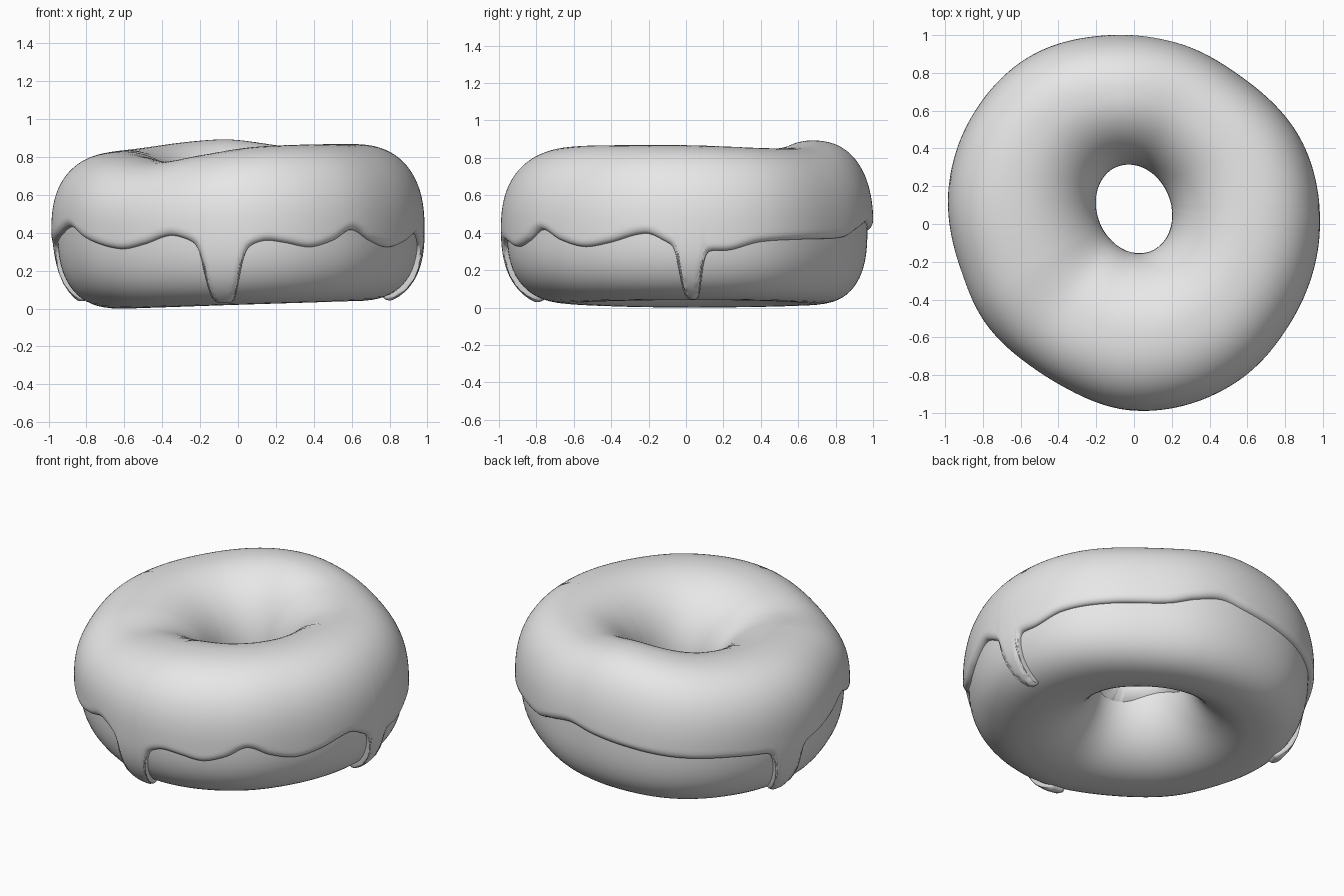
import bpy
import math
from mathutils import Vector

if "Cube" in bpy.data.objects:
    bpy.data.objects.remove(bpy.data.objects["Cube"])

T = 0.032          # icing thickness
ZC = 0.42          # height of the widest ring

# (angle in degrees, value) key points around the ring
OUTER = [(0, .985), (27, .99), (54, .965), (75, .985), (97, 1.008), (122, 1.045),
         (147, 1.03), (169, 1.0), (194, .95), (214, .945), (234, .93), (247, .94),
         (270, .988), (304, .997), (327, .98)]
TOP = [(0, .867), (40, .852), (65, .855), (97, .893), (140, .845), (180, .82),
       (205, .80), (230, .775), (252, .81), (275, .85), (300, .865), (330, .868)]
EDGE = [(12, .305), (24, .35), (42, .365), (62, .375), (72, .42), (82, .455),
        (92, .43), (105, .405), (123, .375), (140, .36), (152, .345), (172, .345),
        (185, .385), (198, .43), (211, .365), (227, .315), (237, .34), (247, .385),
        (256, .36), (273, .345), (279, .36), (285, .347), (293, .325), (301, .36),
        (308, .415), (316, .36), (325, .325), (334, .345), (347, .395), (355, .345)]
# drips: centre angle, half width, lowest height
DRIPS = [(264.8, 6.0, .045), (1.2, 3.8, .06), (162, 5.2, .05)]


def ring_value(keys, a):
    """Smooth periodic interpolation of key points."""
    n = len(keys)
    a %= 360
    i = max((k for k in range(n) if keys[k][0] <= a), default=-1)

    def key(j):
        return keys[j % n][0] + 360 * (j // n), keys[j % n][1]
    (a0, v0), (a1, v1), (a2, v2), (a3, v3) = (key(i + j) for j in (-1, 0, 1, 2))
    h = a2 - a1
    t = (a - a1) / h
    m1, m2 = (v2 - v0) / (a2 - a0) * h, (v3 - v1) / (a3 - a1) * h
    return ((2*t**3 - 3*t*t + 1) * v1 + (t**3 - 2*t*t + t) * m1
            + (3*t*t - 2*t**3) * v2 + (t**3 - t*t) * m2)


def section(a):
    """Cross-section frame of the ring at an angle."""
    r = math.radians(a)
    d = Vector((math.cos(r), math.sin(r), 0))
    b = r - math.radians(112)
    hole_r = 1 / math.hypot(math.cos(b) / .24, math.sin(b) / .195)
    hole = Vector((0, .08, 0)) + d * hole_r
    outer = d * ring_value(OUTER, a)
    span = outer - hole
    length = span.length
    u = span / length
    return (hole + span * .52, u, length * .48 - T, length * .52 - T,
            ring_value(TOP, a) - T - ZC, ZC - .02 - .02 * math.cos(r))


def surface(sec, phi, off=0.0):
    """Point on the rounded cross-section, pushed out by off."""
    centre, u, w_out, w_in, h_top, h_bot = sec
    c, s = math.cos(phi), math.sin(phi)
    n = (2.4 if s > 0 else 2.6) if c > 0 else 2.0
    x = abs(c) ** (2 / n) * ((w_out + off) if c > 0 else -(w_in + off))
    z = abs(s) ** (2 / n) * ((h_top + off) if s > 0 else -(h_bot + off))
    return centre + u * x + Vector((0, 0, ZC + z))


def make_object(name, verts, faces, mat):
    me = bpy.data.meshes.new(name)
    me.from_pydata(verts, [], faces)
    me.update()
    me.materials.append(mat)
    me.shade_smooth()
    ob = bpy.data.objects.new(name, me)
    bpy.context.collection.objects.link(ob)
    return ob


def grid_faces(cols, rows, closed):
    return [(i * rows + j, ((i + 1) % cols) * rows + j,
             ((i + 1) % cols) * rows + (j + 1) % rows, i * rows + (j + 1) % rows)
            for i in range(cols) for j in range(rows if closed else rows - 1)]


grey = bpy.data.materials.new("plain_grey")
grey.diffuse_color = (.8, .8, .8, 1)
grey.use_nodes = True
grey.node_tree.nodes["Principled BSDF"].inputs["Base Color"].default_value = grey.diffuse_color

# Dough ring
COLS, ROWS = 180, 64
verts = []
for i in range(COLS):
    sec = section(i * 360 / COLS)
    verts += [surface(sec, j * math.tau / ROWS) for j in range(ROWS)]
make_object("dough_ring", verts, grid_faces(COLS, ROWS, True), grey)

# Icing lower edge with drips
COLS, ROWS = 800, 56
secs, edge_phi, rim = [], [], []
for i in range(COLS):
    a = i * 360 / COLS
    z = ring_value(EDGE, a)
    for centre, half, low in DRIPS:
        d = abs((a - centre + 180) % 360 - 180) / half
        z += (low - z) / (1 + d ** 7)
    sec = section(a)
    k = (ZC - z) / sec[5] if z < ZC else (z - ZC) / sec[4]
    n = 2.6 if z < ZC else 2.4
    phi = math.asin(min(k, 1) ** (n / 2)) * (-1 if z < ZC else 1)
    secs.append(sec)
    edge_phi.append(phi)
    rim.append(surface(sec, phi))

# Icing sheet, thinning to a rounded lip at both edges
verts = []
for i, sec in enumerate(secs):
    inner_phi = math.radians(188 + 4 * math.sin(math.radians(i * 360 / COLS * 3)))
    inner_point = surface(sec, inner_phi)
    near = [rim[(i + k) % COLS] for k in range(-18, 19)]
    for j in range(ROWS):
        s = j / (ROWS - 1)
        v = s ** 1.7 if s < .9 else .9 ** 1.7 + (1 - .9 ** 1.7) * (s - .9) / .1
        phi = edge_phi[i] + (inner_phi - edge_phi[i]) * v
        p = surface(sec, phi)
        dist = (p - inner_point).length
        if v < .5:
            dist = min((p - q).length for q in near)
        f = 1 - min(dist / .04, 1)
        verts.append(surface(sec, phi, T * math.sqrt(1 - f * f) - .003 * f))
make_object("icing", verts, grid_faces(COLS, ROWS, False), grey)
